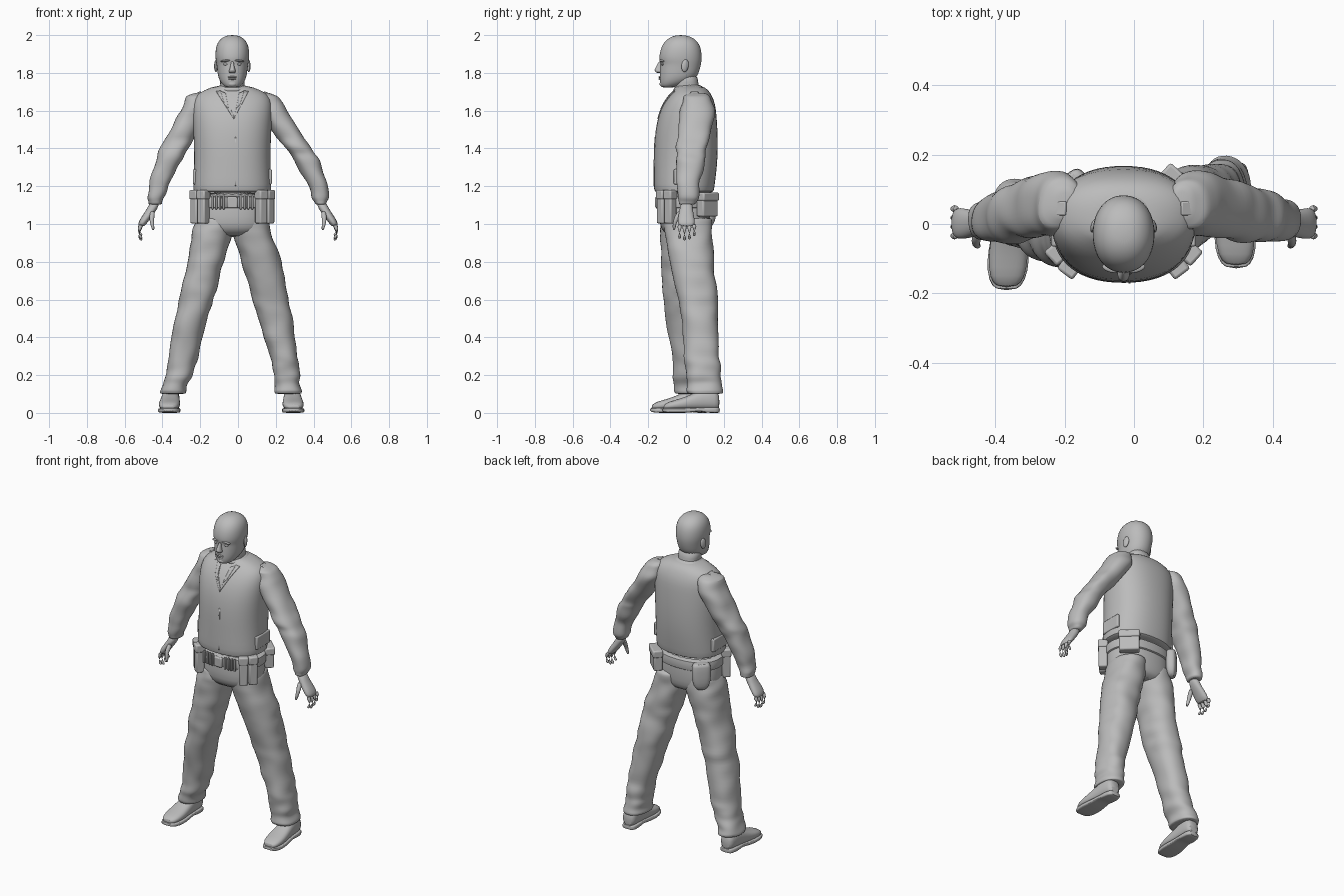
import bpy, bmesh, math
from mathutils import Vector, Matrix, noise

cube = bpy.data.objects.get("Cube")
if cube:
    bpy.data.objects.remove(cube)

grey = bpy.data.materials.new("plain_grey")
grey.use_nodes = True
grey.diffuse_color = (0.5, 0.5, 0.5, 1)
grey.node_tree.nodes["Principled BSDF"].inputs["Base Color"].default_value = grey.diffuse_color
parts = []


def finish(name, bm, subsurf=0, bevel=0):
    bmesh.ops.recalc_face_normals(bm, faces=bm.faces)
    mesh = bpy.data.meshes.new(name)
    bm.to_mesh(mesh)
    bm.free()
    mesh.materials.append(grey)
    ob = bpy.data.objects.new(name, mesh)
    bpy.context.collection.objects.link(ob)
    if bevel:
        mod = ob.modifiers.new("bevel", 'BEVEL')
        mod.width, mod.segments = bevel, 2
    if subsurf:
        mod = ob.modifiers.new("subdivision", 'SUBSURF')
        mod.levels = mod.render_levels = subsurf
    parts.append(ob)
    return ob


def loft(name, rings, axis='z', n=20, power=2.3, fold=0, smooth=1):
    """Skin rounded sections (t, u0, u1, v0, v1) placed along an axis."""
    bm = bmesh.new()
    loops = []
    for t, u0, u1, v0, v1 in rings:
        loop = []
        for i in range(n):
            c, s = math.cos(math.tau * i / n), math.sin(math.tau * i / n)
            u = (u0 + u1) / 2 + (u1 - u0) / 2 * math.copysign(abs(c) ** (2 / power), c)
            v = (v0 + v1) / 2 + (v1 - v0) / 2 * math.copysign(abs(s) ** (2 / power), s)
            p = Vector((u, v, t) if axis == 'z' else (u, t, v))
            if fold:
                amount = fold * noise.noise(Vector((p.x * 9, p.y * 9, p.z * 22)))
                p += Vector((c, s, 0)) * amount
            loop.append(bm.verts.new(p))
        loops.append(loop)
    for a, b in zip(loops, loops[1:]):
        for i in range(n):
            j = (i + 1) % n
            bm.faces.new((a[i], a[j], b[j], b[i]))
    bm.faces.new(loops[0])
    bm.faces.new(loops[-1])
    return finish(name, bm, smooth)


def densify(rings, k=3):
    """Insert evenly spaced sections so that cloth folds have detail."""
    out = []
    for a, b in zip(rings, rings[1:]):
        out += [tuple(p + (q - p) * i / k for p, q in zip(a, b)) for i in range(k)]
    return out + [rings[-1]]


def blob(name, centre, size, tilt=(0, 0, 0)):
    bm = bmesh.new()
    bmesh.ops.create_uvsphere(bm, u_segments=14, v_segments=8, radius=1)
    bmesh.ops.scale(bm, vec=size, verts=bm.verts)
    ob = finish(name, bm)
    ob.location, ob.rotation_euler = centre, tilt
    return ob


def box(name, centre, size, turn=0, tilt=0, bevel=0.008):
    bm = bmesh.new()
    bmesh.ops.create_cube(bm, size=1)
    bmesh.ops.scale(bm, vec=size, verts=bm.verts)
    ob = finish(name, bm, bevel=bevel)
    ob.location, ob.rotation_euler = centre, (0, tilt, turn)
    return ob


def limb(name, points, radii):
    """Round tapering tube through points, for fingers."""
    bm = bmesh.new()
    loops = []
    for i, p in enumerate(points):
        d = Vector(points[min(i + 1, len(points) - 1)]) - Vector(points[max(i - 1, 0)])
        turn = d.to_track_quat('Z', 'Y')
        loops.append([bm.verts.new(Vector(p) + turn @ Vector(
            (radii[i] * math.cos(math.tau * k / 8), radii[i] * math.sin(math.tau * k / 8), 0))) for k in range(8)])
    for a, b in zip(loops, loops[1:]):
        for k in range(8):
            bm.faces.new((a[k], a[(k + 1) % 8], b[(k + 1) % 8], b[k]))
    bm.faces.new(loops[0])
    bm.faces.new(loops[-1])
    return finish(name, bm, 1)


def patch(name, quad, target, thick=0.008):
    """Four-cornered (x, z) cloth plate laid onto the front of a target."""
    bm = bmesh.new()
    a, b, c, d = [Vector((x, -0.5, z)) for x, z in quad]
    k = 8
    grid = [[bm.verts.new(a.lerp(b, i / k).lerp(d.lerp(c, i / k), j / k)) for i in range(k + 1)] for j in range(k + 1)]
    for j in range(k):
        for i in range(k):
            bm.faces.new((grid[j][i], grid[j][i + 1], grid[j + 1][i + 1], grid[j + 1][i]))
    ob = finish(name, bm)
    wrap = ob.modifiers.new("lay_on", 'SHRINKWRAP')
    wrap.target, wrap.wrap_method = target, 'PROJECT'
    wrap.use_project_y, wrap.use_positive_direction = True, True
    solid = ob.modifiers.new("thickness", 'SOLIDIFY')
    solid.thickness, solid.offset = thick, 0


MID = -0.03  # centre line of the body

# Torso in a vest
vest = loft("vest", [(z, MID - w, MID + w, f, b) for z, w, f, b in (
    (1.165, .19, -.15, .135), (1.17, .207, -.168, .148), (1.2, .208, -.172, .152), (1.3, .203, -.17, .165),
    (1.4, .203, -.17, .17), (1.5, .208, -.163, .168), (1.58, .212, -.145, .162), (1.64, .212, -.118, .155),
    (1.685, .195, -.085, .135), (1.71, .145, -.06, .118), (1.735, .085, -.05, .085))], n=28)
for s, side in ((-1, "right"), (1, "left")):
    patch(side + "_lapel", [(MID + s * .085, 1.7), (MID + s * .06, 1.705), (MID + .008, 1.575), (MID + .008, 1.555)], vest)
    patch(side + "_shirt_collar", [(MID + s * .062, 1.7), (MID + s * .035, 1.69), (MID + s * .02, 1.61),
                                   (MID + s * .04, 1.63)], vest, .012)
    box(side + "_shoulder_strap", (MID + s * .2, .045, 1.683), (.075, .04, .012), 0, s * .42, .004)
    box(side + "_vest_side_tab", (MID + s * .198, 0, 1.25), (.022, .13, .08), 0, 0, .006)
patch("vest_zip", [(-.016, 1.2), (-.01, 1.2), (-.01, 1.46), (-.016, 1.46)], vest, .005)

# Neck, collar and head
loft("neck", [(1.64, -.09, .03, -.07, .08), (1.7, -.093, .033, -.065, .075),
              (1.75, -.095, .035, -.06, .065), (1.8, -.1, .04, -.06, .06)])
loft("collar", [(1.69, -.13, .07, -.078, .1), (1.72, -.115, .055, -.066, .092), (1.74, -.105, .045, -.045, .082)])
loft("head", [(z, MID - w, MID + w, f, b) for z, w, f, b in (
    (1.722, .028, -.125, -.07), (1.73, .045, -.135, -.03), (1.75, .063, -.139, .02), (1.775, .074, -.14, .055),
    (1.8, .079, -.139, .068), (1.83, .082, -.138, .077), (1.85, .085, -.135, .081), (1.87, .089, -.143, .084),
    (1.9, .091, -.141, .084), (1.94, .087, -.131, .077), (1.97, .073, -.11, .059), (1.99, .05, -.083, .03),
    (2.0, .022, -.05, -.005))], n=24, power=2.15)
loft("nose", [(1.798, -.042, -.018, -.148, -.12), (1.804, -.05, -.01, -.163, -.12), (1.815, -.047, -.013, -.17, -.12),
              (1.835, -.04, -.02, -.157, -.12), (1.865, -.037, -.023, -.143, -.12)], n=12)
blob("upper_lip", (MID, -.136, 1.778), (.025, .01, .005))
blob("lower_lip", (MID, -.135, 1.768), (.022, .01, .005))
blob("chin", (MID, -.124, 1.742), (.025, .016, .016))
for s, side in ((-1, "right"), (1, "left")):
    blob(side + "_brow", (MID + s * .036, -.128, 1.864), (.027, .012, .006), (0, s * .12, -s * -.25))
    blob(side + "_eye", (MID + s * .034, -.122, 1.846), (.015, .011, .007))
    blob(side + "_ear", (MID + s * .086, -.005, 1.838), (.009, .02, .034), (-.15, 0, s * .3))

# Arms, cuffs and hands: the left side is mirrored with a small shift
ARM = [(1.695, -.23, -.17, .02, .1), (1.675, -.277, -.15, -.015, .13), (1.6, -.31, -.16, -.035, .157),
       (1.475, -.373, -.225, -.042, .13), (1.4, -.41, -.262, -.052, .11), (1.34, -.435, -.295, -.055, .1),
       (1.23, -.468, -.355, -.05, .078), (1.14, -.482, -.395, -.046, .062), (1.1, -.475, -.405, -.04, .054)]
HAND = [(1.12, -.465, -.412, -.028, .035), (1.08, -.482, -.425, -.033, .036), (1.04, -.51, -.455, -.043, .044),
        (1.01, -.528, -.478, -.045, .048), (.985, -.53, -.495, -.04, .046)]


def flip(s, x, z):
    if s < 0:
        return x
    return -x - .06 * min(1, max(0, (z - 1.33) / .3))


for s, side in ((-1, "right"), (1, "left")):
    def sided(rings):
        return [(z, *sorted((flip(s, a, z), flip(s, b, z))), f, k) for z, a, b, f, k in rings]
    loft(side + "_sleeve", densify(sided(ARM)), fold=.016)
    loft(side + "_hand", sided(HAND), n=14)
    for i, name in enumerate(("index", "middle", "ring", "little")):
        y, drop = -.034 + .026 * i, (0, .01, .004, -.014)[i]
        limb(side + "_" + name + "_finger", [(-s * x, y, z - drop * k) for x, z, k in (
            (-.51, 1.0, 0), (-.526, .968, .5), (-.523, .94, 1), (-.508, .922, 1))], (.013, .012, .011, .007))
    limb(side + "_thumb", [(-s * x, y, z) for x, y, z in (
        (-.45, -.025, 1.07), (-.458, -.052, 1.03), (-.455, -.062, 1.0), (-.447, -.064, .965))], (.016, .015, .012, .007))

# Trousers
loft("trouser_hips", [(1.18, -.22, .16, -.14, .13), (1.08, -.222, .162, -.14, .13), (1.0, -.228, .165, -.143, .13),
                      (.96, -.215, .155, -.125, .12), (.93, -.15, .09, -.08, .1)], n=24)
loft("right_trouser_leg", densify([
    (1.04, -.215, -.03, -.13, .12), (.95, -.245, -.032, -.14, .125), (.8, -.27, -.075, -.135, .11),
    (.65, -.3, -.115, -.125, .1), (.5, -.335, -.16, -.11, .1), (.3, -.37, -.21, -.075, .105),
    (.2, -.387, -.24, -.065, .115), (.12, -.41, -.275, -.063, .125), (.1, -.412, -.282, -.06, .125)], 4), fold=.015)
loft("left_trouser_leg", densify([
    (1.04, -.03, .155, -.12, .13), (.95, -.026, .178, -.115, .14), (.8, .018, .235, -.085, .152),
    (.65, .06, .26, -.055, .162), (.5, .105, .287, -.025, .172), (.3, .17, .312, -.01, .178),
    (.2, .187, .325, -.004, .186), (.12, .2, .337, .005, .192), (.1, .205, .337, .01, .192)], 4), fold=.015)

# Shoes: upper and sole, lofted from heel to toe
for side, x, toe, y in (("right", -.352, -.368, .115), ("left", .285, .295, .178)):
    def shoe(name, sections, power):
        rings = []
        for t, w, low, high in sections:
            cx = x + (toe - x) * t / .305
            rings.append((y - t, cx - w, cx + w, low, high))
        loft(side + name, rings, axis='y', n=16, power=power)
    shoe("_shoe_upper", ((0, .03, .02, .09), (.02, .045, .015, .13), (.09, .048, .015, .13), (.15, .053, .015, .098),
                         (.21, .059, .015, .075), (.27, .052, .015, .06), (.298, .03, .017, .042)), 2.5)
    shoe("_shoe_sole", ((-.002, .03, 0, .03), (.015, .046, 0, .03), (.08, .048, 0, .03), (.1, .046, .01, .03),
                        (.16, .054, 0, .026), (.22, .063, 0, .026), (.28, .054, 0, .026), (.307, .03, .008, .026)), 5)

# Belt and everything carried on it
loft("belt", [(z, -.23 - g, .17 + g, -.148 - g, .138 + g) for z, g in (
    (1.082, -.01), (1.083, 0), (1.115, .002), (1.147, 0), (1.148, -.01))], n=28)
box("buckle", (MID, -.152, 1.115), (.055, .022, .06), 0, 0, .006)
for s, side in ((-1, "right"), (1, "left")):
    for i in range(4):
        box(side + "_belt_keeper", (MID + s * (.045 + .02 * i), -.148 + .003 * i, 1.115), (.012, .016, .074), s * .12, 0, .003)
    for name, x, y, turn in (("inner", .153, -.122, .65), ("outer", .19, -.083, .85)):
        box(f"{side}_{name}_pouch", (MID + s * x, y, 1.085), (.05, .05, .165), s * turn)
        box(f"{side}_{name}_pouch_flap", (MID + s * x, y, 1.155), (.056, .058, .05), s * turn)
box("rear_left_box_pouch", (.128, .112, 1.1), (.115, .052, .12), -.75)
box("rear_left_box_flap", (.13, .114, 1.145), (.122, .06, .045), -.75)
holster = loft("rear_right_holster", [(1.15, -.045, .045, -.025, .025), (1.14, -.055, .055, -.03, .03),
                                      (1.06, -.057, .057, -.032, .032), (1.01, -.048, .048, -.028, .028),
                                      (.98, -.022, .022, -.016, .016)], n=16, power=3)
holster.location, holster.rotation_euler = (-.185, .112, 0), (0, 0, .75)

# Smooth shading that keeps hard edges
bpy.ops.object.select_all(action='DESELECT')
for ob in parts:
    ob.select_set(True)
bpy.context.view_layer.objects.active = parts[0]
bpy.ops.object.shade_smooth_by_angle(angle=math.radians(50))
